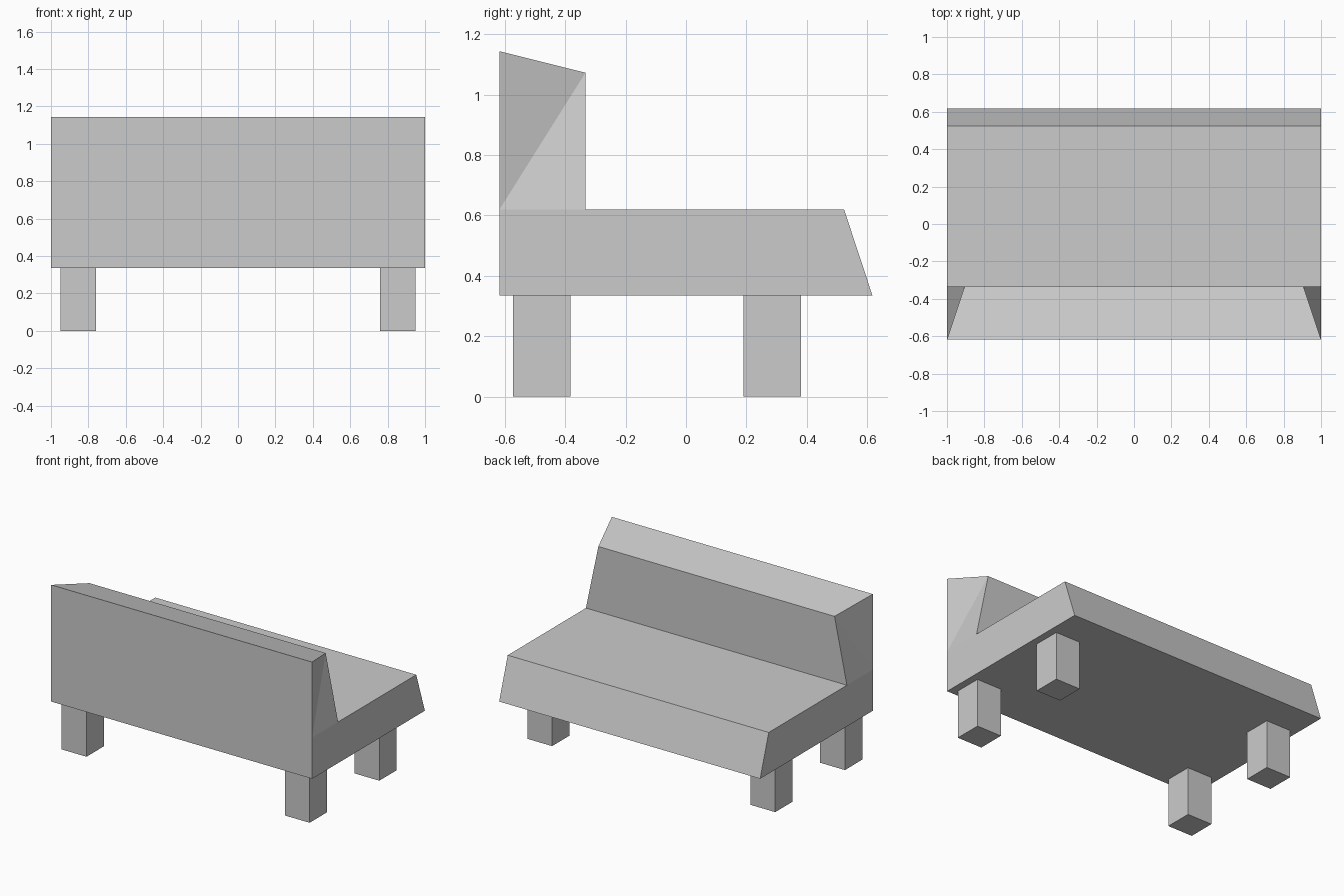
import bpy
import bmesh

cube = bpy.data.objects.get("Cube")
if cube:
    bpy.data.objects.remove(cube, do_unlink=True)

grey = bpy.data.materials.new("plain_grey")
grey.use_nodes = True
grey.diffuse_color = (0.6, 0.6, 0.6, 1)
grey.node_tree.nodes["Principled BSDF"].inputs["Base Color"].default_value = (0.6, 0.6, 0.6, 1)


def add_prism(name, profile, fold=None):
    """Span a side profile of (half width, y, z) points across x."""
    bm = bmesh.new()
    left = [bm.verts.new((w, y, z)) for w, y, z in profile]
    right = [bm.verts.new((-w, y, z)) for w, y, z in profile]
    bm.faces.new(left)
    bm.faces.new(right[::-1])
    for i in range(len(profile)):
        j = (i + 1) % len(profile)
        bm.faces.new((left[i], right[i], right[j], left[j]))
    # Fold each twisted side along a chosen diagonal
    if fold:
        for side in (left, right):
            bmesh.ops.connect_verts(bm, verts=[side[k] for k in fold])
    bmesh.ops.recalc_face_normals(bm, faces=bm.faces)
    mesh = bpy.data.meshes.new(name)
    bm.to_mesh(mesh)
    bm.free()
    mesh.materials.append(grey)
    obj = bpy.data.objects.new(name, mesh)
    bpy.context.collection.objects.link(obj)
    return obj


def add_box(name, x, y, width, depth, bottom, top):
    obj = add_prism(name, [(width / 2, y - depth / 2, bottom),
                           (width / 2, y + depth / 2, bottom),
                           (width / 2, y + depth / 2, top),
                           (width / 2, y - depth / 2, top)])
    obj.location.x = x
    return obj


BACK, REST, FRONT = -0.617, -0.333, 0.617
SEAT_LOW, SEAT_TOP = 0.335, 0.62

# Seat block with a sloping outer edge
add_prism("seat", [(1, BACK, SEAT_LOW), (1, FRONT, SEAT_LOW),
                   (1, 0.523, SEAT_TOP), (1, BACK, SEAT_TOP)])

# Backrest, narrowing towards its upper inner edge
add_prism("backrest", [(1, BACK, SEAT_TOP), (1, REST, SEAT_TOP),
                       (0.905, REST, 1.072), (1, BACK, 1.143)], fold=(0, 2))

# Four square legs
for side, x in (("left", 0.855), ("right", -0.855)):
    for end, y in (("rear", -0.478), ("front", 0.285)):
        add_box(f"{end}_{side}_leg", x, y, 0.19, 0.19, 0, SEAT_LOW)
